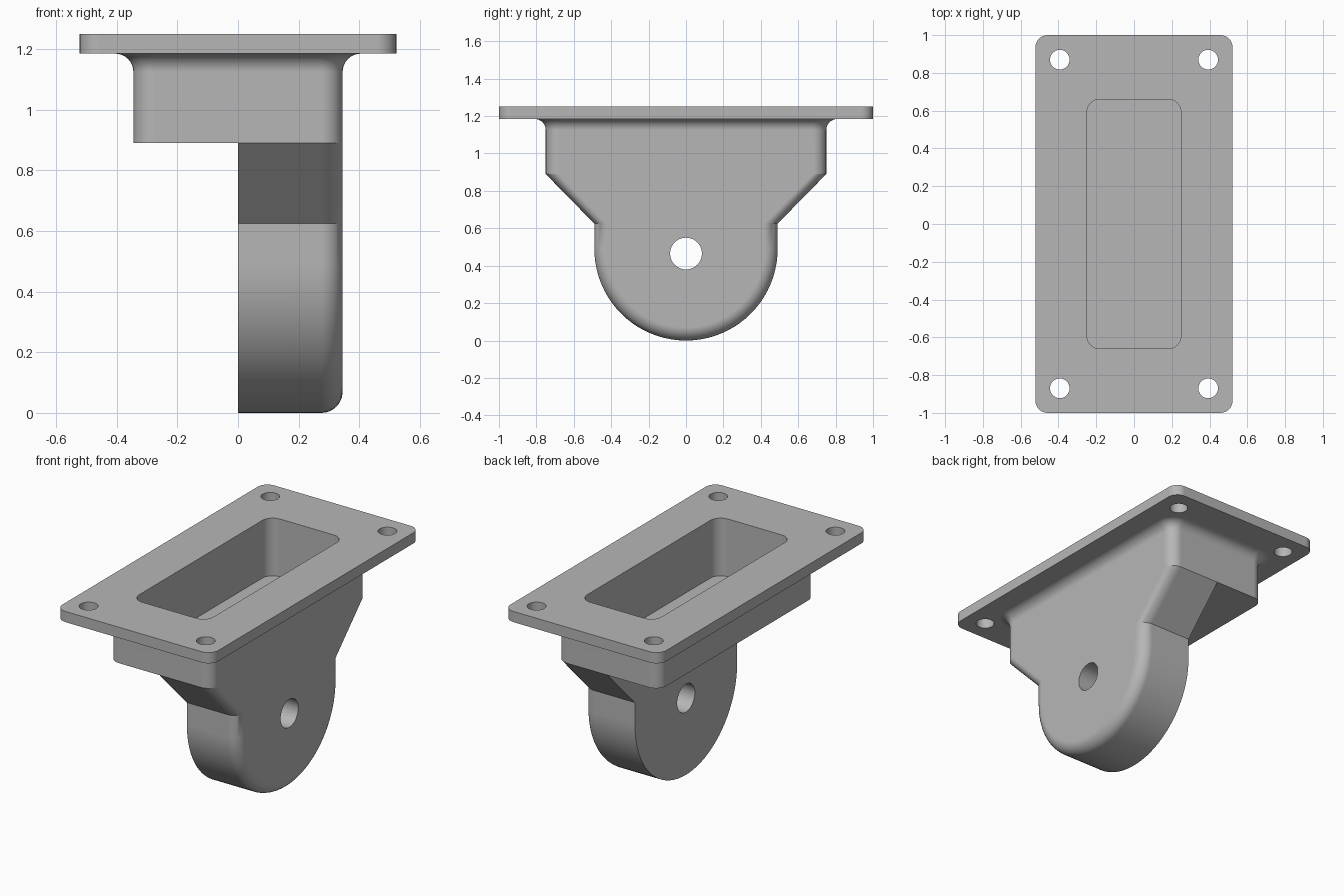
import bpy
import bmesh
from math import sin, cos, pi, radians
from mathutils import Matrix

old = bpy.data.objects.get("Cube")
if old:
    bpy.data.objects.remove(old, do_unlink=True)

metal = bpy.data.materials.new("plain grey")
metal.use_nodes = True
grey = (0.47, 0.47, 0.47, 1)
metal.diffuse_color = grey
metal.node_tree.nodes["Principled BSDF"].inputs["Base Color"].default_value = grey

SEG = 8
ROUND = 0.07                       # outer edge rounding
HALF_X, HALF_Y = 0.345, 0.75       # housing half sizes
BASE_Z, PLATE_Z, TOP_Z = 0.89, 1.185, 1.25


def rounded_rect(hx, hy, r, z):
    pts = []
    for k, (sx, sy) in enumerate([(1, 1), (-1, 1), (-1, -1), (1, -1)]):
        for i in range(SEG + 1):
            a = (k + i / SEG) * pi / 2
            pts.append((sx * (hx - r) + r * cos(a), sy * (hy - r) + r * sin(a), z))
    return pts


def loft(name, rings):
    """Skin matching closed rings and cap both ends."""
    bm = bmesh.new()
    loops = [[bm.verts.new(p) for p in ring] for ring in rings]
    n = len(loops[0])
    for a, b in zip(loops, loops[1:]):
        for i in range(n):
            j = (i + 1) % n
            bm.faces.new((a[i], a[j], b[j], b[i]))
    bm.faces.new(loops[0])
    bm.faces.new(loops[-1])
    bmesh.ops.recalc_face_normals(bm, faces=bm.faces)
    mesh = bpy.data.meshes.new(name)
    bm.to_mesh(mesh)
    bm.free()
    obj = bpy.data.objects.new(name, mesh)
    mesh.materials.append(metal)
    bpy.context.collection.objects.link(obj)
    return obj


def drill(obj, radius, spots, along_x=False):
    """Cut round holes, then shade smooth with sharp edges kept."""
    bm = bmesh.new()
    for p in spots:
        m = Matrix.Translation(p)
        if along_x:
            m = m @ Matrix.Rotation(pi / 2, 4, "Y")
        bmesh.ops.create_cone(bm, cap_ends=True, segments=40, radius1=radius,
                              radius2=radius, depth=1, matrix=m)
    mesh = bpy.data.meshes.new("hole_cutter")
    bm.to_mesh(mesh)
    bm.free()
    mesh.materials.append(metal)
    cutter = bpy.data.objects.new("hole_cutter", mesh)
    cutter.hide_render = True
    bpy.context.collection.objects.link(cutter)
    mod = obj.modifiers.new("holes", "BOOLEAN")
    mod.operation = "DIFFERENCE"
    mod.solver = "EXACT"
    mod.object = cutter
    bpy.ops.object.select_all(action="DESELECT")
    obj.select_set(True)
    bpy.context.view_layer.objects.active = obj
    bpy.ops.object.modifier_apply(modifier=mod.name)
    bpy.data.objects.remove(cutter, do_unlink=True)
    bpy.ops.object.shade_smooth_by_angle(angle=radians(30))
    obj.modifiers.new("even_shading", "WEIGHTED_NORMAL").keep_sharp = True


# Mounting plate and housing: pocket floor, pocket wall, plate, flare, box
rings = [rounded_rect(0.25, 0.66, 0.07, z) for z in (0.9, TOP_Z)]
rings += [rounded_rect(0.522, 1, 0.065, z) for z in (TOP_Z, PLATE_Z)]
flare = 0.06
for i in range(SEG + 1):
    t = pi / 2 * (1 - i / SEG)
    d = flare * (1 - cos(t))
    rings.append(rounded_rect(HALF_X + d, HALF_Y + d, ROUND + d,
                              PLATE_Z - flare * (1 - sin(t))))
rings.append(rounded_rect(HALF_X, HALF_Y, ROUND, BASE_Z))
housing = loft("plate_and_housing", rings)
drill(housing, 0.052, [(sx * 0.393, sy * 0.87, 1.25) for sx in (-1, 1) for sy in (-1, 1)])


# Hanging lug: sloped shoulders into a round end, outer edge rounded
def lug_ring(x, d):
    r = 0.49
    pts = [(x, HALF_Y - d, BASE_Z), (x, r - d, 0.625)]
    for i in range(41):
        a = -pi * i / 40
        pts.append((x, (r - d) * cos(a), r + (r - d) * sin(a)))
    return pts + [(x, d - r, 0.625), (x, d - HALF_Y, BASE_Z)]


rings = [lug_ring(0, 0)]
for i in range(SEG + 1):
    t = pi / 2 * i / SEG
    rings.append(lug_ring(HALF_X - ROUND * (1 - sin(t)), ROUND * (1 - cos(t))))
lug = loft("hanging_lug", rings)
drill(lug, 0.085, [(0.2, 0, 0.465)], along_x=True)
